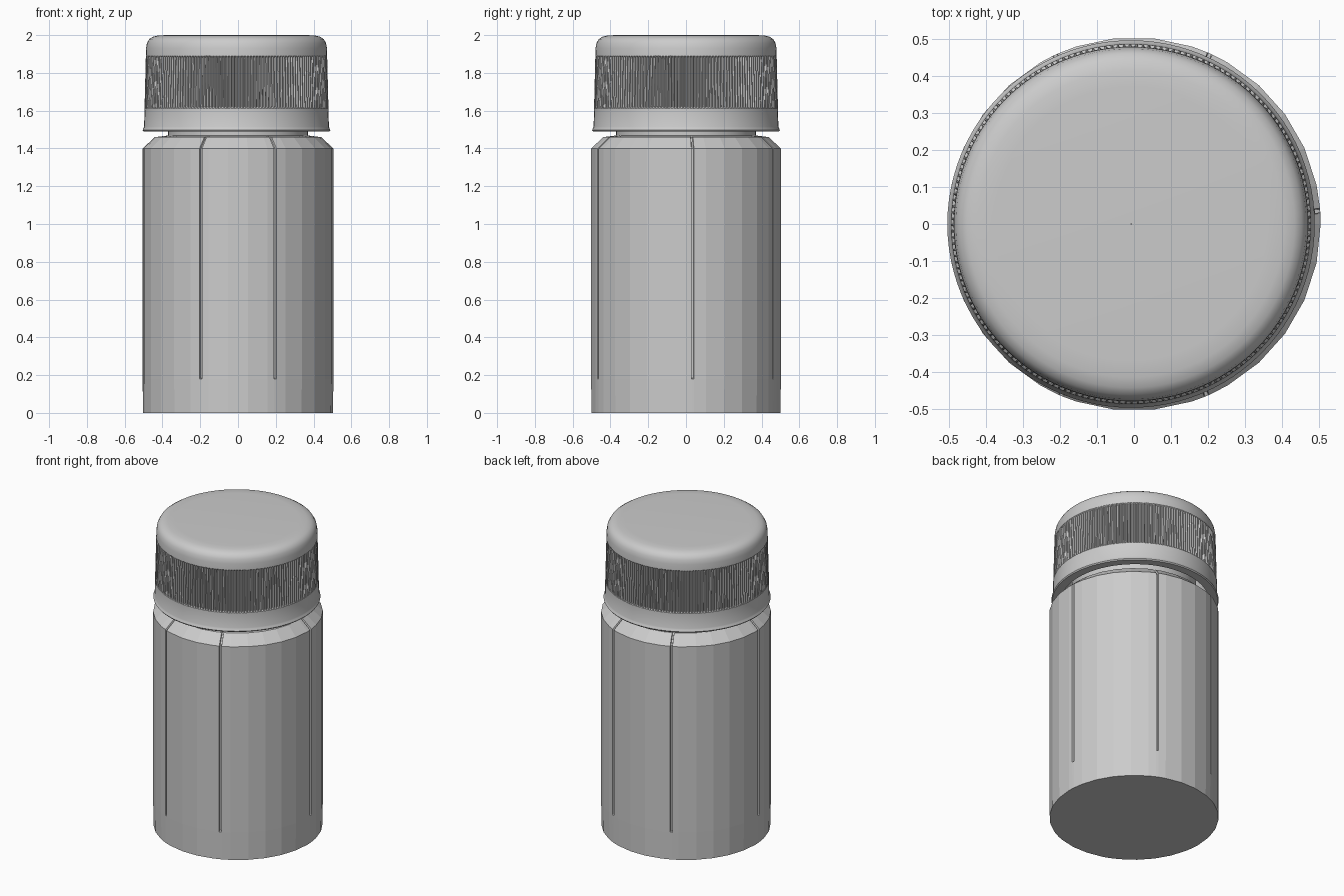
import bpy, bmesh
from math import cos, sin, radians, pi

if "Cube" in bpy.data.objects:
    bpy.data.objects.remove(bpy.data.objects["Cube"])


def lathe(name, angles, profile, radius=None, smooth=None, x=0.0, closed=False):
    """Spin a (r, z) profile round z; radius(i, j, r) may adjust each point."""
    bm = bmesh.new()
    rings = []
    for j, (r, z) in enumerate(profile):
        ring = []
        for i, a in enumerate(angles):
            rr = radius(i, j, r) if radius else r
            ring.append(bm.verts.new((x + rr * cos(a), rr * sin(a), z)))
        rings.append(ring)
    n = len(angles)
    pairs = list(zip(rings, rings[1:]))
    if closed:
        pairs.append((rings[-1], rings[0]))
    for low, high in pairs:
        for i in range(n):
            k = (i + 1) % n
            bm.faces.new((low[i], low[k], high[k], high[i]))
    if not closed:
        bm.faces.new(rings[0][::-1])
        bm.faces.new(rings[-1])
    bmesh.ops.recalc_face_normals(bm, faces=bm.faces)
    mesh = bpy.data.meshes.new(name)
    bm.to_mesh(mesh)
    bm.free()
    ob = bpy.data.objects.new(name, mesh)
    bpy.context.collection.objects.link(ob)
    if smooth:
        bpy.ops.object.select_all(action='DESELECT')
        ob.select_set(True)
        bpy.context.view_layer.objects.active = ob
        bpy.ops.object.shade_smooth_by_angle(angle=radians(smooth))
    return ob


def circle(n):
    return [2 * pi * i / n for i in range(n)]


CAP_X = -0.008

# Faceted bottle body with six narrow vertical grooves running over the shoulder
seams = [4, 66, 115, 184, 247, 293]
marks = [(float(d), False) for d in range(0, 360, 12)
         if all(abs(d - s) > 2.5 for s in seams)]
for s in seams:
    marks += [(s - 0.8, False), (s - 0.5, True), (s + 0.5, True), (s + 0.8, False)]
marks.sort()
body_angles = [radians(d) for d, _ in marks]
body_profile = [(0.503, 0), (0.505, 0.18), (0.505, 0.185), (0.505, 1.40),
                (0.44, 1.46), (0.36, 1.47)]


def groove(i, j, r):
    return r - 0.014 if marks[i][1] and 2 <= j <= 4 else r


lathe("bottle_body", body_angles, body_profile, groove)

# Neck rising inside the cap
lathe("bottle_neck", circle(48), [(0.37, 1.45), (0.37, 1.88)], smooth=30)

# Hollow cap: flange, skirt, core wall and rounded top in one shell
cap_profile = [(0.44, 1.49), (0.492, 1.49), (0.497, 1.497), (0.492, 1.508),
               (0.489, 1.515), (0.487, 1.612), (0.474, 1.625), (0.470, 1.88),
               (0.480, 1.89), (0.479, 1.93), (0.474, 1.958), (0.462, 1.979),
               (0.443, 1.991), (0.415, 1.998), (0.37, 2.0),
               (0.001, 2.0), (0.001, 1.92), (0.44, 1.92)]
lathe("cap_shell", circle(96), cap_profile, smooth=35, x=CAP_X, closed=True)

# Fine grip ribs around the cap
RIBS = 180


def rib(i, j, r):
    return r if i % 4 < 2 else r - 0.009


lathe("cap_grip", circle(RIBS * 4),
      [(0.46, 1.612), (0.487, 1.612), (0.480, 1.892), (0.46, 1.892)],
      rib, x=CAP_X, closed=True)
